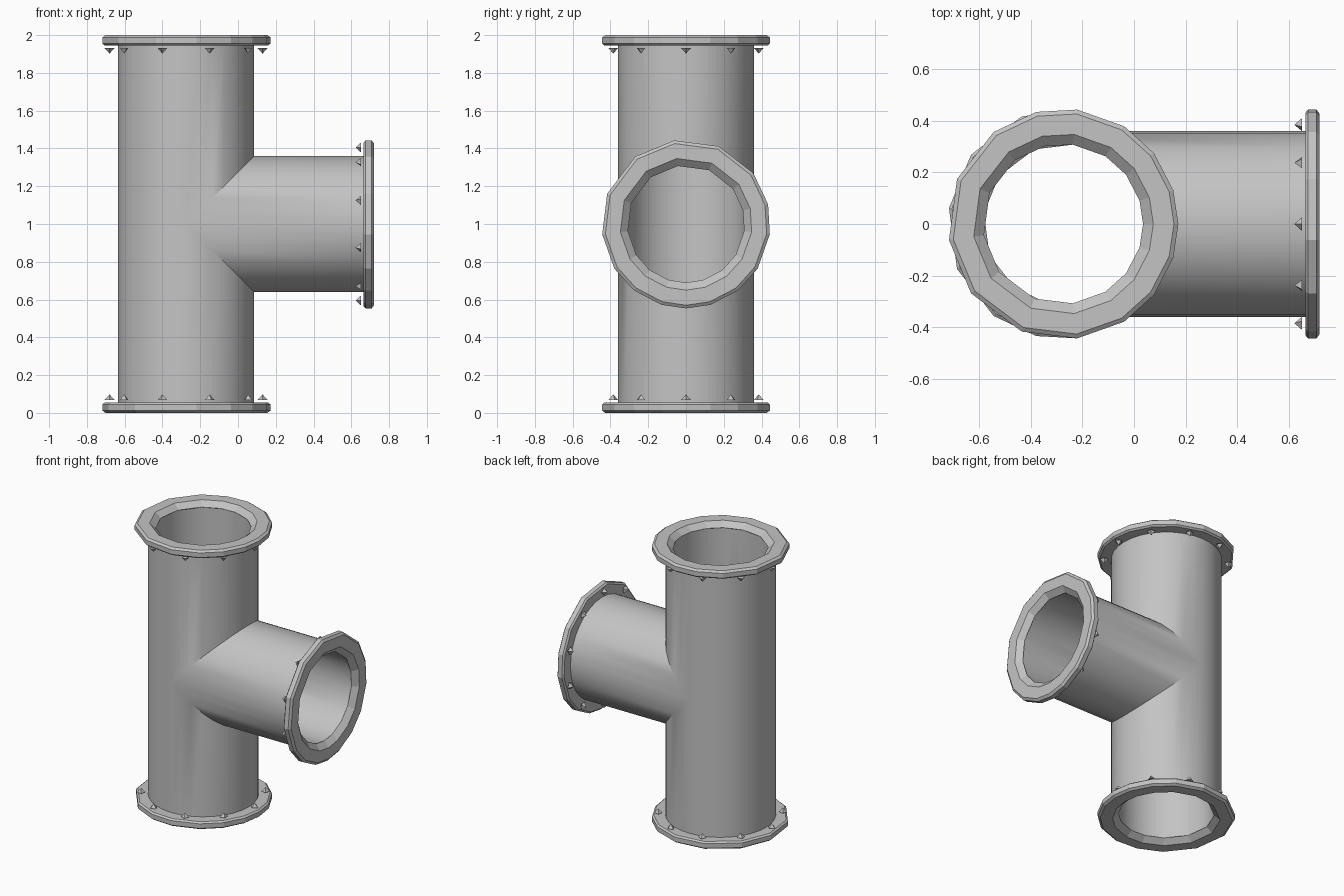
import bpy, bmesh
from math import sin, cos, pi, radians
from mathutils import Matrix, Vector

cube = bpy.data.objects.get("Cube")
if cube:
    bpy.data.objects.remove(cube, do_unlink=True)

steel = bpy.data.materials.new("grey_steel")
steel.use_nodes = True
grey = (0.55, 0.55, 0.55, 1)
steel.diffuse_color = grey
steel.node_tree.nodes["Principled BSDF"].inputs["Base Color"].default_value = grey

JUNCTION = Matrix.Translation((-0.275, 0, 1))
# Each arm: name, orientation of its own z axis, length, start height at local x
ARMS = [
    ("top", Matrix.Identity(4), 1.0, lambda x: max(x, 0)),
    ("bottom", Matrix.Rotation(pi, 4, "X"), 1.0, lambda x: max(x, 0)),
    ("side", Matrix.Rotation(pi / 2, 4, "Y"), 0.995, abs),
]
# Uneven corner directions of the flange polygon, in degrees
CORNERS = [0, 17, 38, 58, 83, 103.5, 127, 157, 188, 217, 249, 277, 302, 322, 343]


def finish(bm, name, smooth=False):
    mesh = bpy.data.meshes.new(name)
    bm.to_mesh(mesh)
    bm.free()
    mesh.materials.append(steel)
    ob = bpy.data.objects.new(name, mesh)
    bpy.context.collection.objects.link(ob)
    if smooth:
        bpy.ops.object.select_all(action="DESELECT")
        ob.select_set(True)
        bpy.context.view_layer.objects.active = ob
        bpy.ops.object.shade_smooth_by_angle(angle=radians(30))
    return ob


def bridge(bm, a, b, flip=False):
    """Quads between two rings of vertices."""
    n = len(a)
    for i in range(n):
        j = (i + 1) % n
        # pinched spots still give valid quads because the far ring differs
        quad = [a[i], a[j], b[j], b[i]]
        bm.faces.new(quad[::-1] if flip else quad)


def tee_wall(name, radius, segments, inset, flip):
    """Three mitred tube arms welded into one tee surface."""
    bm = bmesh.new()
    for _, turn, length, start in ARMS:
        m = JUNCTION @ turn
        ring = [(radius * cos(2 * pi * i / segments),
                 radius * sin(2 * pi * i / segments)) for i in range(segments)]
        near = [bm.verts.new(m @ Vector((x, y, start(x)))) for x, y in ring]
        far = [bm.verts.new(m @ Vector((x, y, length - inset))) for x, y in ring]
        bridge(bm, near, far, flip)
    bmesh.ops.remove_doubles(bm, verts=bm.verts, dist=0.0005)
    finish(bm, name, smooth=True)


def flange(name, m, length):
    """Bevelled ring with a chamfered mouth."""
    profile = [(0.31, -0.035), (0.35, 0), (0.43, 0), (0.447, -0.012),
               (0.447, -0.045), (0.435, -0.055), (0.34, -0.055)]
    bm = bmesh.new()
    rings = [[bm.verts.new(m @ Vector((r * cos(radians(a)), r * sin(radians(a)), length + h)))
              for a in CORNERS] for r, h in profile]
    for k in range(len(rings)):
        bridge(bm, rings[k - 1], rings[k])
    bmesh.ops.recalc_face_normals(bm, faces=bm.faces)
    finish(bm, name)


def bolts(name, m, length):
    """Ring of small pointed bolts behind the flange."""
    bm = bmesh.new()
    for k in range(10):
        place = (m @ Matrix.Rotation(k * pi / 5, 4, "Z")
                 @ Matrix.Translation((0.405, 0, length - 0.083)))
        bmesh.ops.create_cone(bm, cap_ends=True, segments=4, radius1=0,
                              radius2=0.027, depth=0.03, matrix=place)
    bmesh.ops.remove_doubles(bm, verts=bm.verts, dist=0.0005)
    bmesh.ops.recalc_face_normals(bm, faces=bm.faces)
    finish(bm, name)


# Pipe walls
tee_wall("pipe_outer_wall", 0.36, 32, 0.03, False)
tee_wall("pipe_inner_wall", 0.312, 32, 0.034, True)

# Flanges and bolts on every opening
for label, turn, length, _ in ARMS:
    flange(label + "_flange", JUNCTION @ turn, length)
    bolts(label + "_bolts", JUNCTION @ turn, length)
